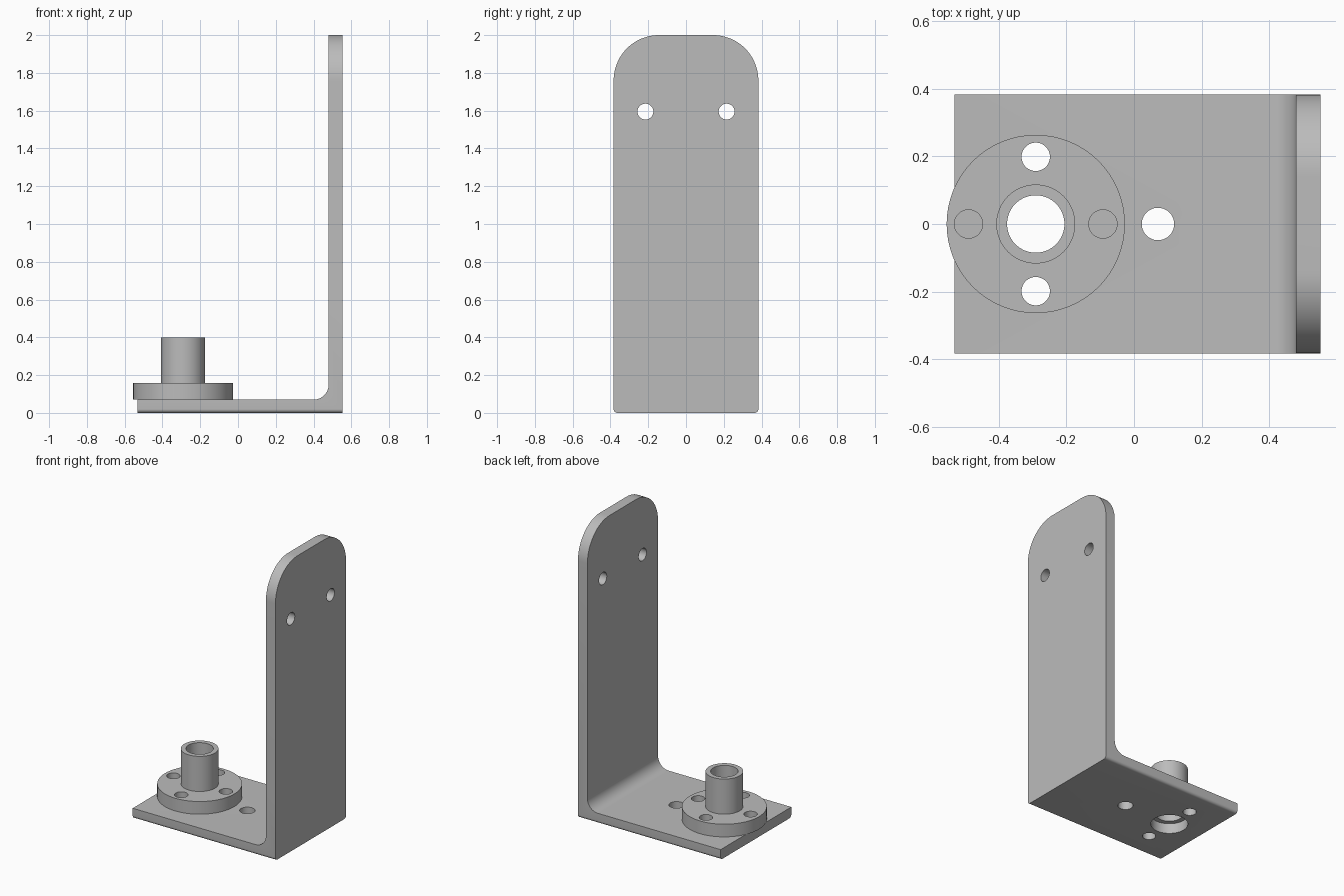
import bpy, bmesh
from math import cos, sin, pi, radians
from mathutils import Vector

cube = bpy.data.objects.get("Cube")
if cube:
    bpy.data.objects.remove(cube, do_unlink=True)

grey = bpy.data.materials.new("plain_grey")
grey.use_nodes = True
grey.diffuse_color = (0.5, 0.5, 0.5, 1)
grey.node_tree.nodes["Principled BSDF"].inputs["Base Color"].default_value = (0.5, 0.5, 0.5, 1)

WIDTH, THICK, HEIGHT = 0.766, 0.07, 2.0
LEFT, RIGHT = -0.531, 0.552
HUB_X, BOLT_CIRCLE = -0.291, 0.199


def arc(cx, cy, r, start, end, steps=16):
    """Points along an arc, angles in degrees."""
    angles = [radians(start + (end - start) * i / steps) for i in range(steps + 1)]
    return [(cx + r * cos(a), cy + r * sin(a)) for a in angles]


def prism(name, points, direction):
    """Closed outline extruded along a direction."""
    bm = bmesh.new()
    face = bm.faces.new([bm.verts.new(p) for p in points])
    result = bmesh.ops.extrude_face_region(bm, geom=[face])
    moved = [v for v in result["geom"] if isinstance(v, bmesh.types.BMVert)]
    bmesh.ops.translate(bm, verts=moved, vec=Vector(direction))
    bmesh.ops.recalc_face_normals(bm, faces=bm.faces)
    mesh = bpy.data.meshes.new(name)
    bm.to_mesh(mesh)
    bm.free()
    obj = bpy.data.objects.new(name, mesh)
    bpy.context.collection.objects.link(obj)
    mesh.materials.append(grey)
    return obj


def disc(name, x, y, r, z0, z1):
    ring = arc(x, y, r, 0, 360, 64)[:-1]
    return prism(name, [(px, py, z0) for px, py in ring], (0, 0, z1 - z0))


def combine(obj, tool, operation):
    """Apply a boolean and discard the tool."""
    tool.hide_render = True
    mod = obj.modifiers.new("boolean", 'BOOLEAN')
    mod.operation, mod.object, mod.solver = operation, tool, 'EXACT'
    bpy.context.view_layer.objects.active = obj
    bpy.ops.object.modifier_apply(modifier=mod.name)
    bpy.data.objects.remove(tool, do_unlink=True)


def drill(obj, x, y, r):
    combine(obj, disc("drill", x, y, r, -0.1, 0.6), 'DIFFERENCE')


def finish(obj):
    bpy.ops.object.select_all(action='DESELECT')
    obj.select_set(True)
    bpy.context.view_layer.objects.active = obj
    bpy.ops.object.shade_smooth_by_angle(angle=radians(30))


# L-shaped bracket with an inner fillet
fillet = 0.08
inner = RIGHT - 0.072
profile = [(LEFT, 0), (RIGHT, 0), (RIGHT, HEIGHT), (inner, HEIGHT)]
profile += arc(inner - fillet, THICK + fillet, fillet, 0, -90)
profile += [(LEFT, THICK)]
bracket = prism("bracket", [(x, -WIDTH / 2, z) for x, z in profile], (0, WIDTH, 0))

# Rounded end silhouette: large top corners, small bottom corners
half, big, small = WIDTH / 2, 0.24, 0.02
outline = (arc(half - big, HEIGHT - big, big, 0, 90, 24)
           + arc(big - half, HEIGHT - big, big, 90, 180, 24)
           + arc(small - half, small, small, 180, 270, 8)
           + arc(half - small, small, small, 270, 360, 8))
combine(bracket, prism("silhouette", [(-1, y, z) for y, z in outline], (2, 0, 0)), 'INTERSECT')

# Bracket holes: hub clearance, base hole, bolt holes, upright holes
drill(bracket, HUB_X, 0, 0.117)
drill(bracket, 0.071, 0, 0.048)
for side in (-1, 1):
    drill(bracket, HUB_X, side * BOLT_CIRCLE, 0.042)
    ring = arc(side * 0.215, 1.595, 0.042, 0, 360, 48)[:-1]
    combine(bracket, prism("drill", [(0.3, y, z) for y, z in ring], (0.5, 0, 0)), 'DIFFERENCE')
finish(bracket)

# Flanged hub with a tubular neck
hub = disc("flanged_hub", HUB_X, 0, 0.264, THICK, 0.157)
combine(hub, disc("neck", HUB_X, 0, 0.117, 0.1, 0.398), 'UNION')
drill(hub, HUB_X, 0, 0.085)
for i in range(4):
    a = i * pi / 2
    drill(hub, HUB_X + BOLT_CIRCLE * cos(a), BOLT_CIRCLE * sin(a), 0.042)
finish(hub)
